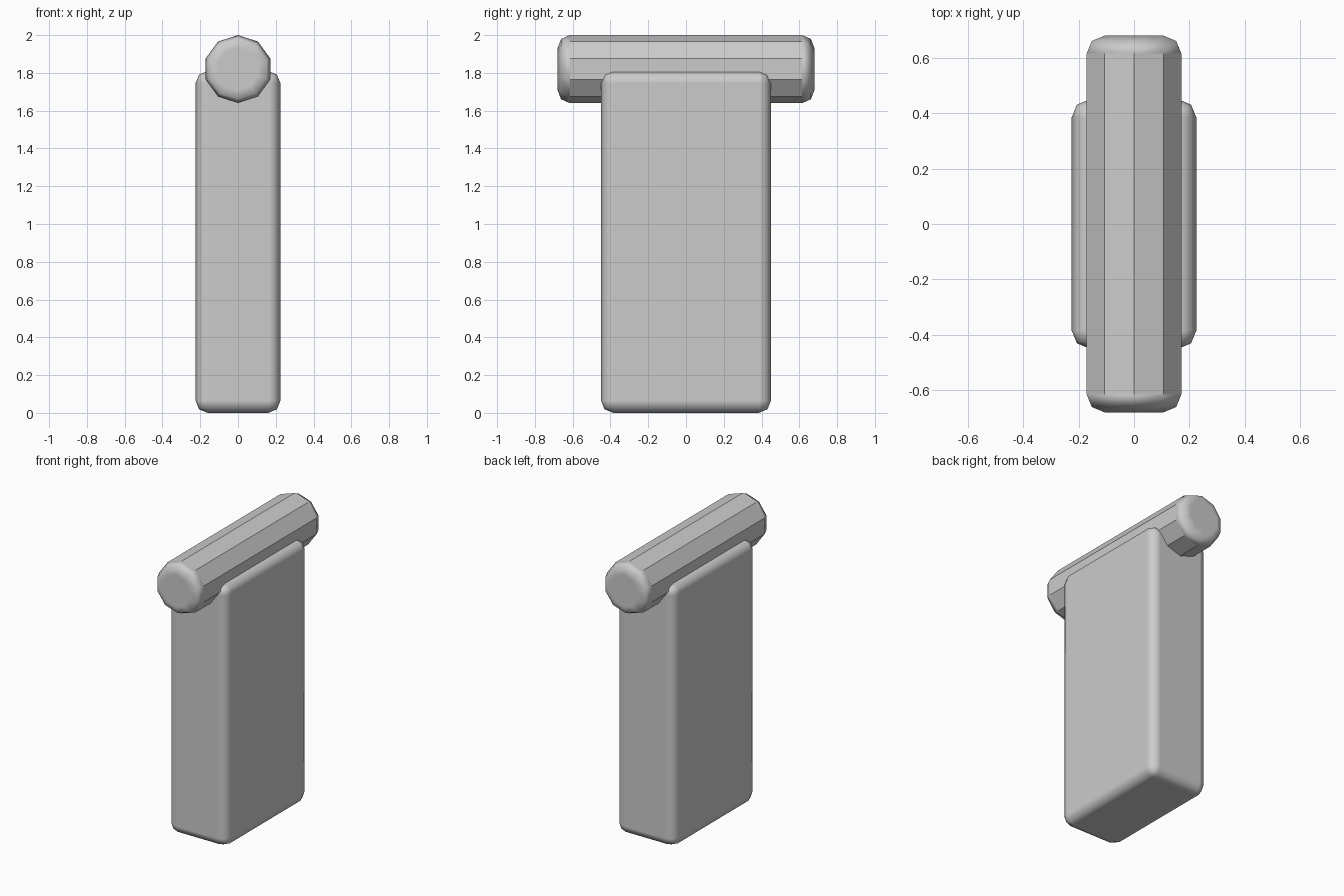
import bpy
import bmesh
from math import radians
from mathutils import Matrix

cube = bpy.data.objects.get("Cube")
if cube:
    bpy.data.objects.remove(cube, do_unlink=True)

grey = bpy.data.materials.new("plain grey")
grey.use_nodes = True
grey.diffuse_color = (0.6, 0.6, 0.6, 1)
grey.node_tree.nodes["Principled BSDF"].inputs["Base Color"].default_value = grey.diffuse_color


def finish(name, bm, z):
    """Turn a bmesh into a smooth object with rounded right-angle edges."""
    for face in bm.faces:
        face.smooth = True
    mesh = bpy.data.meshes.new(name)
    bm.to_mesh(mesh)
    bm.free()
    mesh.materials.append(grey)
    obj = bpy.data.objects.new(name, mesh)
    obj.location.z = z
    bpy.context.collection.objects.link(obj)
    bevel = obj.modifiers.new("rounded edges", 'BEVEL')
    bevel.width = 0.065
    bevel.segments = 2
    bevel.limit_method = 'ANGLE'
    bevel.angle_limit = radians(60)
    bevel.harden_normals = True
    return obj


# Upright slab
bm = bmesh.new()
bmesh.ops.create_cube(bm, size=1, matrix=Matrix.Diagonal((0.45, 0.9, 1.81, 1)))
finish("slab", bm, 0.905)

# Ten-sided bar lying along the top, with a corner pointing up
bm = bmesh.new()
bmesh.ops.create_cone(bm, cap_ends=True, segments=10, radius1=0.18, radius2=0.18, depth=1.36)
bmesh.ops.rotate(bm, verts=bm.verts, matrix=Matrix.Rotation(radians(90), 3, 'X'))
top = max(v.co.z for v in bm.verts)
if top < 0.179:
    bmesh.ops.rotate(bm, verts=bm.verts, matrix=Matrix.Rotation(radians(18), 3, 'Y'))
for edge in bm.edges:
    a, b = edge.verts
    edge.smooth = abs(a.co.y - b.co.y) < 0.1   # crisp lengthwise edges
finish("top_bar", bm, 1.82)
